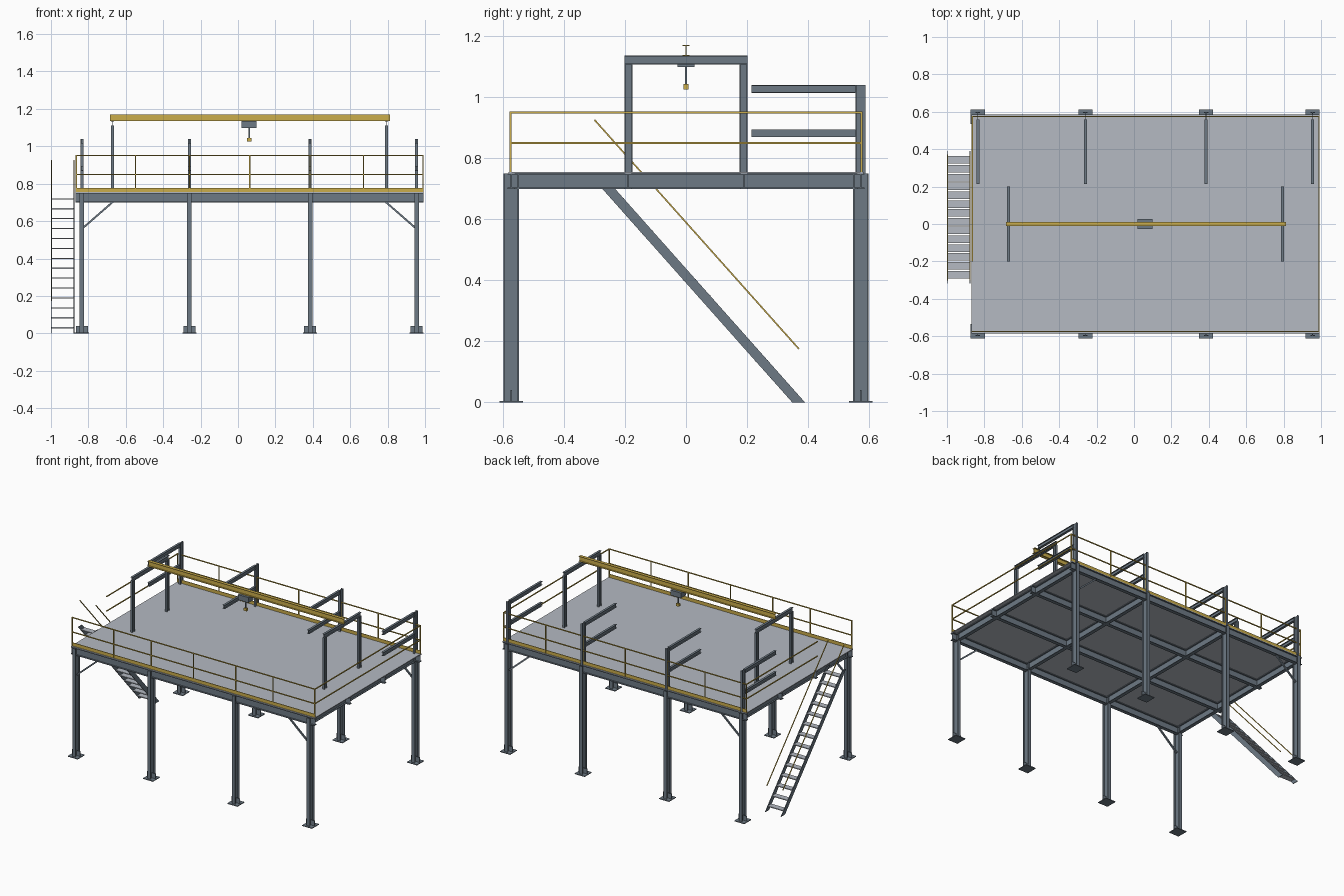
import bpy, bmesh
from mathutils import Vector as V

if "Cube" in bpy.data.objects:
    bpy.data.objects.remove(bpy.data.objects["Cube"])


def material(name, rgb):
    m = bpy.data.materials.new(name)
    m.diffuse_color = (*rgb, 1)
    m.use_nodes = True
    m.node_tree.nodes["Principled BSDF"].inputs["Base Color"].default_value = m.diffuse_color
    return m


STEEL = material("blue grey steel", (0.155, 0.195, 0.235))
YELLOW = material("safety yellow", (0.60, 0.42, 0.07))
PLATE = material("light grey plate", (0.46, 0.49, 0.54))


class Part:
    """Collects prisms into one named object."""
    def __init__(self, name, mat):
        self.name, self.mat, self.bm = name, mat, bmesh.new()

    def prism(self, loop, sweep):
        a = [self.bm.verts.new(V(p)) for p in loop]
        b = [self.bm.verts.new(V(p) + V(sweep)) for p in loop]
        self.bm.faces.new(a)
        self.bm.faces.new(b[::-1])
        for i in range(len(a)):
            j = (i + 1) % len(a)
            self.bm.faces.new((a[j], a[i], b[i], b[j]))

    def box(self, x0, x1, y0, y1, z0, z1):
        self.prism([(x0, y0, z0), (x1, y0, z0), (x1, y1, z0), (x0, y1, z0)], (0, 0, z1 - z0))

    def section(self, p, q, depth_dir, profile):
        p, q = V(p), V(q)
        d = q - p
        v = V(depth_dir)
        v = (v - d * (v.dot(d) / d.dot(d))).normalized()
        u = d.normalized().cross(v)
        self.prism([p + u * a + v * b for a, b in profile], d)

    def bar(self, p, q, w, h=None, depth_dir=(0, 0, 1)):
        a, b = w / 2, (h or w) / 2
        self.section(p, q, depth_dir, [(-a, -b), (a, -b), (a, b), (-a, b)])

    def ibeam(self, p, q, depth, width, depth_dir=(0, 0, 1), web=0.004, flange=0.004):
        h, w, t = depth / 2, width / 2, web / 2
        f = h - flange
        half = [(w, -h), (w, -f), (t, -f), (t, f), (w, f), (w, h)]
        self.section(p, q, depth_dir, half + [(-a, -b) for a, b in half])

    def done(self):
        bmesh.ops.recalc_face_normals(self.bm, faces=self.bm.faces)
        me = bpy.data.meshes.new(self.name)
        self.bm.to_mesh(me)
        self.bm.free()
        me.materials.append(self.mat)
        ob = bpy.data.objects.new(self.name, me)
        bpy.context.collection.objects.link(ob)


COLS = (-0.835, -0.26, 0.385, 0.955)
X0, X1, DECK = -0.868, 0.993, 0.755
Y = (0, 1, 0)

# Columns with base plates and stiffeners
columns, bases = Part("columns", STEEL), Part("column_bases", STEEL)
for x in COLS:
    for s in (-1, 1):
        y = s * 0.573
        columns.ibeam((x, y, 0.005), (x, y, 0.75), 0.05, 0.024, Y)
        bases.box(x - 0.038, x + 0.038, y - 0.038, y + 0.038, 0, 0.005)
        bases.box(x - 0.032, x + 0.032, y - 0.002, y + 0.002, 0.005, 0.04)
columns.done()
bases.done()

# Deck framing: long beams and cross beams
frame = Part("deck_beams", STEEL)
for y in (-0.573, -0.19, 0.19, 0.573):
    frame.ibeam((X0, y, 0.725), (X1, y, 0.725), 0.05, 0.024)
for x in COLS:
    frame.ibeam((x, -0.573, 0.725), (x, 0.573, 0.725), 0.05, 0.024)
frame.done()

deck = Part("deck", PLATE)
deck.box(X0, X1, -0.582, 0.582, 0.75, DECK)
deck.done()

# Knee braces at the four corners
braces = Part("knee_braces", STEEL)
for y in (-0.573, 0.573):
    for x, d in ((COLS[0], 1), (COLS[3], -1)):
        braces.bar((x + d * 0.008, y, 0.565), (x + d * 0.165, y, 0.702), 0.01)
braces.done()

# Railings and toe boards
rail = Part("railings", YELLOW)
toe = Part("toe_boards", YELLOW)
RX0, RX1, RY, R = X0 + 0.003, X1 - 0.003, 0.575, 0.006
for s in (-1, 1):
    for x in (RX0, -0.548, -0.26, 0.0625, 0.385, 0.67, RX1):
        rail.bar((x, s * RY, DECK), (x, s * RY, 0.953), R, depth_dir=Y)
    toe.box(X0, X1, s * RY - 0.002, s * RY + 0.002, DECK, 0.778)
for z in (0.85, 0.95):
    for s in (-1, 1):
        rail.bar((RX0, s * RY, z), (RX1, s * RY, z), R)
    rail.bar((RX1, -RY, z), (RX1, RY, z), R)
    rail.bar((RX0, -0.2, z), (RX0, RY, z), R)
rail.done()
toe.done()

# Cantilever arms on posts above the rear columns
arms = Part("support_arms", STEEL)
for x in COLS:
    arms.ibeam((x, 0.572, 0.75), (x, 0.572, 1.04), 0.034, 0.016, Y, 0.003, 0.003)
    for z in (0.882, 1.027):
        arms.ibeam((x, 0.215, z), (x, 0.56, z), 0.026, 0.016, web=0.003, flange=0.003)
arms.done()

# Hoist portals
portal = Part("hoist_portals", STEEL)
for x in (-0.672, 0.795):
    for s in (-1, 1):
        portal.ibeam((x, s * 0.188, DECK), (x, s * 0.188, 1.11), 0.026, 0.016, Y, 0.003, 0.003)
    portal.ibeam((x, -0.201, 1.122), (x, 0.201, 1.122), 0.028, 0.016, web=0.003, flange=0.003)
portal.done()

# Hoist runway, trolley, rope and hook block
runway = Part("hoist_runway", YELLOW)
runway.ibeam((-0.685, 0, 1.153), (0.812, 0, 1.153), 0.036, 0.022, web=0.002, flange=0.003)
runway.done()
trolley = Part("hoist_trolley", STEEL)
trolley.box(0.02, 0.1, -0.028, 0.028, 1.099, 1.135)
trolley.done()
rope = Part("hoist_rope", STEEL)
rope.box(0.057, 0.063, -0.003, 0.003, 1.04, 1.1)
rope.done()
hook = Part("hook_block", YELLOW)
hook.box(0.049, 0.071, -0.008, 0.008, 1.025, 1.043)
hook.done()

# Stair: stringers, treads and handrails
SX = (-0.998, -0.877)
stringer, hand = Part("stair_stringers", STEEL), Part("stair_handrails", YELLOW)
for x in SX:
    stringer.prism([(x - 0.002, 0.348, 0), (x - 0.002, 0.39, 0),
                    (x - 0.002, -0.277, 0.75), (x - 0.002, -0.319, 0.75)], (0.004, 0, 0))
    hand.bar((x, 0.37, 0.175), (x, -0.3, 0.926), 0.005)
stringer.done()
hand.done()
treads = Part("stair_treads", PLATE)
for i in range(14):
    z = 0.03 + i * 0.053
    y = 0.369 - z * 0.889
    treads.box(SX[0], SX[1], y - 0.02, y + 0.02, z - 0.003, z + 0.003)
treads.done()
